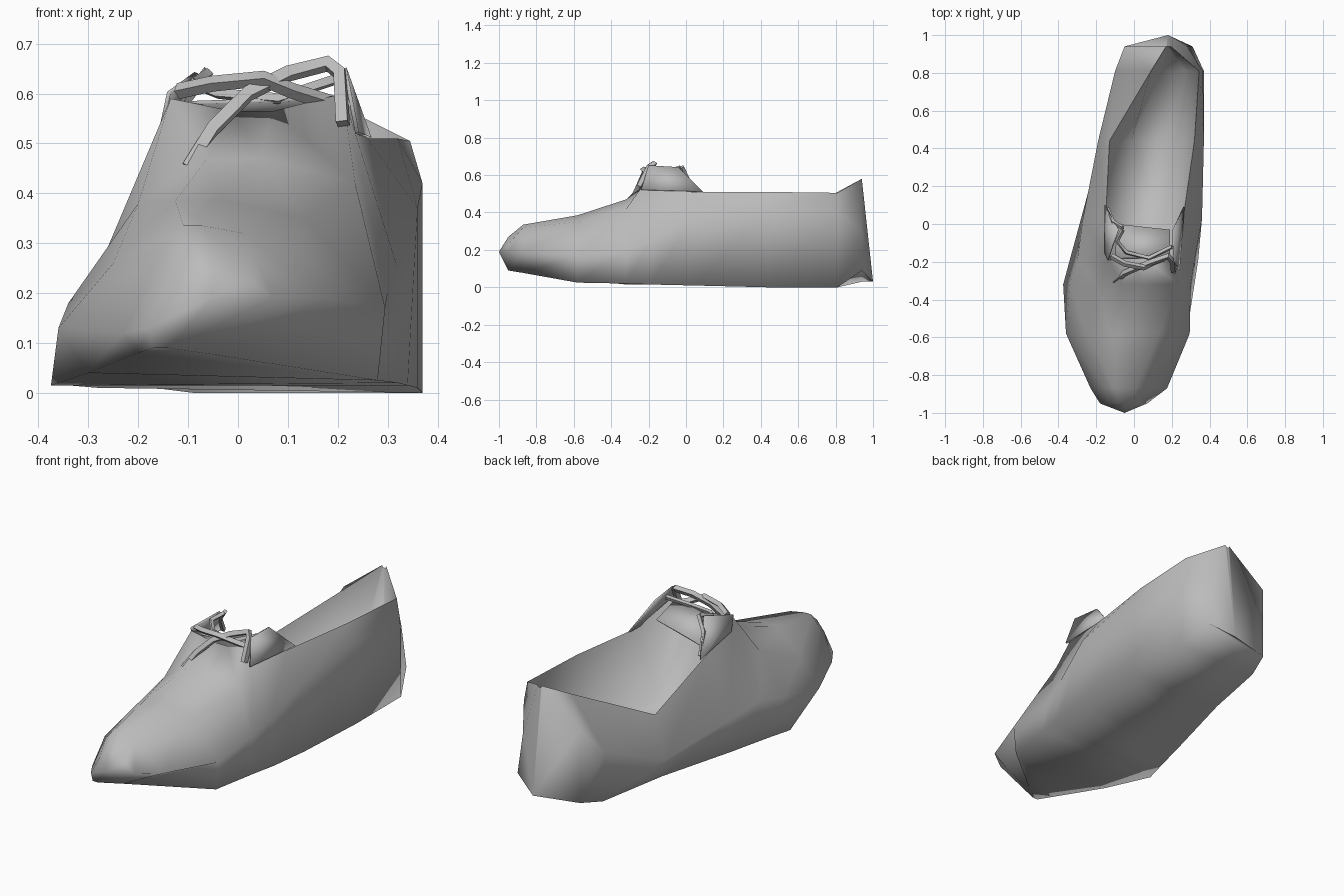
import bpy, bmesh, math

cube = bpy.data.objects.get("Cube")
if cube:
    bpy.data.objects.remove(cube, do_unlink=True)

grey = bpy.data.materials.new("plain grey")
grey.use_nodes = True
grey.diffuse_color = (0.5, 0.5, 0.5, 1)
grey.node_tree.nodes["Principled BSDF"].inputs["Base Color"].default_value = (0.5, 0.5, 0.5, 1)


def finish(obj, angle=60):
    obj.data.materials.append(grey)
    bpy.ops.object.select_all(action="DESELECT")
    obj.select_set(True)
    bpy.context.view_layer.objects.active = obj
    bpy.ops.object.shade_smooth_by_angle(angle=math.radians(angle))


def mesh_object(name, bm):
    bmesh.ops.recalc_face_normals(bm, faces=bm.faces[:])
    mesh = bpy.data.meshes.new(name)
    bm.to_mesh(mesh)
    bm.free()
    obj = bpy.data.objects.new(name, mesh)
    bpy.context.collection.objects.link(obj)
    return obj


# Shoe shell: y, then (x, z) of the right collar, side and sole edge, the left
# sole edge, side and collar, and the middle (upper in front, insole behind)
sections = [
    (-.95, (-.13, .22), (-.18, .13), (-.17, .09), (-.14, .09), (.07, .19), (.02, .23), (-.07, .27)),
    (-.87, (-.15, .29), (-.23, .12), (-.20, .08), (-.05, .077), (.175, .19), (.01, .32), (-.09, .335)),
    (-.58, (-.25, .26), (-.36, .13), (-.30, .04), (.28, .025), (.295, .17), (.13, .35), (-.08, .385)),
    (-.32, (-.20, .38), (-.34, .18), (-.375, .015), (.32, .02), (.30, .20), (.235, .42), (-.01, .47)),
    (-.19, (-.135, .59), (-.30, .20), (-.34, .015), (.34, .015), (.32, .25), (.21, .60), (.03, .565)),
    (.03, (-.15, .49), (-.27, .17), (-.28, .01), (.36, .01), (.36, .37), (.26, .51), (.05, .17)),
    (.44, (-.13, .32), (-.19, .10), (-.17, .01), (.37, 0), (.37, .42), (.32, .51), (.10, .15)),
    (.81, (.09, .51), (-.10, .26), (-.09, 0), (.37, 0), (.365, .40), (.345, .505), (.21, .18)),
    (.94, (.17, .58), (-.05, .41), (-.05, .03), (.31, .09), (.28, .30), (.195, .58), (.182, .57)),
]
bm = bmesh.new()
rings = []
for y, *pts in sections:
    x, z = pts.pop()
    half = (pts[-1][0] - pts[0][0]) * (.25 if y > 0 else .12)
    pts += [(x + half, z), (x - half, z)]
    rings.append([bm.verts.new((px, y, pz)) for px, pz in pts])
for a, b in zip(rings, rings[1:]):
    for i in range(len(a)):
        j = (i + 1) % len(a)
        bm.faces.new((a[i], a[j], b[j], b[i]))

# Toe tip and heel tip close the ends
for ring, tip in ((rings[0], (-.05, -1, .19)), (rings[-1], (.18, 1, .03))):
    pole = bm.verts.new(tip)
    for i, v in enumerate(ring):
        bm.faces.new((v, ring[(i + 1) % len(ring)], pole))
finish(mesh_object("shoe_shell", bm), 100)


# Thin sheets: tongue and collar flaps
def sheet(name, corners):
    bm = bmesh.new()
    bm.faces.new([bm.verts.new(c) for c in corners])
    obj = mesh_object(name, bm)
    mod = obj.modifiers.new("thickness", "SOLIDIFY")
    mod.thickness = 0.008
    finish(obj)


sheet("tongue", [(-.10, -.18, .585), (.19, -.18, .595), (.19, -.03, .55), (-.09, 0, .50)])
sheet("right_collar_flap", [(-.135, -.19, .60), (-.15, -.15, .53), (-.15, .10, .48), (-.08, -.03, .64)])
sheet("left_collar_flap", [(.21, -.20, .65), (.235, -.24, .52), (.26, .09, .51), (.20, -.04, .64)])


# Laces: four-sided strands through a few points
def lace(name, points, width):
    curve = bpy.data.curves.new(name, "CURVE")
    curve.dimensions = "3D"
    curve.bevel_depth = width
    curve.bevel_resolution = 0
    curve.use_fill_caps = True
    spline = curve.splines.new("POLY")
    spline.points.add(len(points) - 1)
    for p, co in zip(spline.points, points):
        p.co = (*co, 1)
    obj = bpy.data.objects.new(name, curve)
    bpy.context.collection.objects.link(obj)
    bpy.ops.object.select_all(action="DESELECT")
    obj.select_set(True)
    bpy.context.view_layer.objects.active = obj
    bpy.ops.object.convert(target="MESH")
    finish(bpy.context.object)


lace("lace_across", [(-.12, -.17, .605), (-.05, -.21, .62), (.05, -.23, .63), (.11, -.20, .605), (.19, -.17, .58)], .016)
lace("lace_diagonal", [(-.10, -.30, .45), (-.05, -.26, .53), (.02, -.23, .60), (.10, -.20, .64), (.18, -.17, .66),
                       (.205, -.20, .64), (.21, -.25, .54)], .017)
lace("lace_back", [(-.06, -.03, .64), (-.09, -.09, .62), (-.04, -.15, .60), (.08, -.18, .59), (.20, -.12, .63)], .012)
lace("lace_end", [(-.06, -.02, .645), (-.11, .01, .58), (-.14, .08, .49)], .012)
